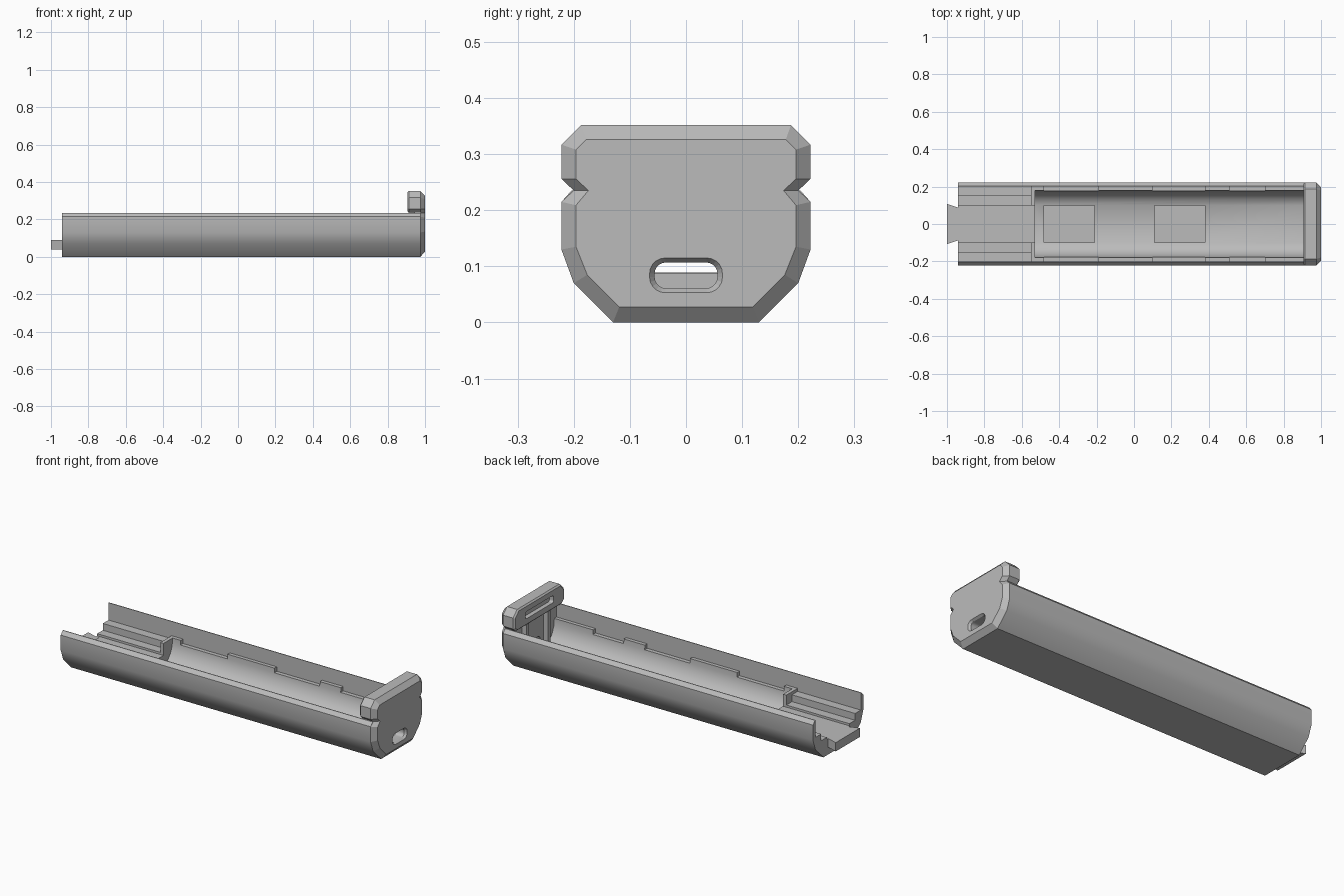
import bpy
import bmesh
import math

cube = bpy.data.objects.get("Cube")
if cube:
    bpy.data.objects.remove(cube, do_unlink=True)

grey = bpy.data.materials.new("plain grey")
grey.use_nodes = True
GREY = (0.5, 0.5, 0.5, 1)
grey.diffuse_color = GREY
grey.node_tree.nodes["Principled BSDF"].inputs["Base Color"].default_value = GREY


def finish(name, bm):
    bmesh.ops.recalc_face_normals(bm, faces=bm.faces[:])
    mesh = bpy.data.meshes.new(name)
    bm.to_mesh(mesh)
    bm.free()
    mesh.materials.append(grey)
    obj = bpy.data.objects.new(name, mesh)
    bpy.context.collection.objects.link(obj)
    return obj


def mirrored(half):
    """Close a half section by mirroring it in y."""
    return half + [(-y, z) for y, z in reversed(half)]


def loft(name, sections):
    """Closed solid through matching (x, outline) sections along x."""
    bm = bmesh.new()
    rings = [[bm.verts.new((x, y, z)) for y, z in outline] for x, outline in sections]
    n = len(rings[0])
    for a, b in zip(rings, rings[1:]):
        for i in range(n):
            j = (i + 1) % n
            bm.faces.new((a[i], a[j], b[j], b[i]))
    bm.faces.new(rings[0][::-1])
    bm.faces.new(rings[-1])
    return finish(name, bm)


def box(name, x0, x1, y0, y1, z0, z1):
    outline = [(y0, z0), (y1, z0), (y1, z1), (y0, z1)]
    return loft(name, [(x0, outline), (x1, outline)])


def pill(half_w, half_h, zc, r):
    """Rounded slot outline."""
    pts = []
    for k, (sy, sz) in enumerate([(1, 1), (-1, 1), (-1, -1), (1, -1)]):
        for s in range(6):
            a = math.pi / 2 * (k + s / 5)
            pts.append((sy * (half_w - r) + r * math.cos(a),
                        zc + sz * (half_h - r) + r * math.sin(a)))
    return pts


def cut(obj, cutters):
    """Subtract the cutters, bake the result, and remove them."""
    for c in cutters:
        mod = obj.modifiers.new("cut", "BOOLEAN")
        mod.operation = "DIFFERENCE"
        mod.solver = "EXACT"
        mod.object = c
        c.hide_render = True
    bpy.context.view_layer.update()
    dg = bpy.context.evaluated_depsgraph_get()
    mesh = bpy.data.meshes.new_from_object(obj.evaluated_get(dg))
    obj.modifiers.clear()
    obj.data = mesh
    for c in cutters:
        bpy.data.objects.remove(c, do_unlink=True)


# Trough shell
END = 0.975
lower = [(0.13, 0), (0.2, 0.07), (0.222, 0.13), (0.222, 0.215)]
outer = mirrored(lower + [(0.204, 0.235)])
shell = loft("trough_shell", [(-0.94, outer), (END, outer)])

# Bore, upper channel and stepped left bay
bore = mirrored([(0.1, 0.03), (0.135, 0.045), (0.16, 0.075),
                 (0.175, 0.11), (0.18, 0.15), (0.18, 0.3)])
cutters = [loft("bore_cut", [(-0.53, bore), (0.94, bore)])]
for x0, x1, w, z in [(-1.1, 0.94, 0.2, 0.155), (-1.1, -0.55, 0.2, 0.138),
                     (-1.1, -0.55, 0.15, 0.1), (-1.1, -0.5, 0.1, 0.088)]:
    cutters.append(box("step_cut", x0, x1, -w, w, z, 0.4))

# Lowered stretches of the ledges
for x0, x1 in [(-0.48, -0.19), (0.1, 0.38), (0.51, 0.7)]:
    cutters.append(box("ledge_cut", x0, x1, -0.2, 0.2, 0.13, 0.35))

# Shallow floor pockets
for x0, x1 in [(-0.48, -0.21), (0.11, 0.38)]:
    cutters.append(box("pocket_cut", x0, x1, -0.1, 0.1, 0.02, 0.1))


def slot_cutter():
    inner = pill(0.056, 0.023, 0.084, 0.02)
    flared = pill(0.065, 0.031, 0.084, 0.028)
    return loft("slot_cut", [(0.92, inner), (0.988, inner), (1.0, flared), (1.02, flared)])


cutters.append(slot_cutter())
cut(shell, cutters)

# Bevelled end plate with side notches and a slot
upper = [(0.222, 0.256), (0.222, 0.317), (0.187, 0.352)]
rim = mirrored(lower + [(0.2, 0.235)] + upper)
face = mirrored([(0.119, 0.028), (0.176, 0.085), (0.196, 0.135), (0.196, 0.209),
                 (0.174, 0.235), (0.196, 0.256), (0.196, 0.308), (0.178, 0.326)])
plate = loft("end_plate", [(END, rim), (1.0, face)])
cut(plate, [slot_cutter()])

# Raised stop block above the rim, with a long recess on its inner face
block = mirrored([(0.2, 0.236)] + upper)
block_in = mirrored([(0.195, 0.244), (0.214, 0.26), (0.214, 0.313), (0.183, 0.344)])
stop = loft("stop_block", [(0.905, block_in), (0.913, block), (END, block)])
recess = pill(0.125, 0.02, 0.295, 0.012)
cut(stop, [loft("recess_cut", [(0.88, recess), (0.93, recess)])])

# Ribs on the inner end wall
for side, name in [(1, "left_rib"), (-1, "right_rib")]:
    y = 0.095 * side
    box(name, 0.912, 0.945, y - 0.01, y + 0.01, 0.025, 0.237)

# Dovetail tongue
bm = bmesh.new()
plan = [(-1, 0.107), (-0.942, 0.088), (-0.92, 0.088)]
plan += [(x, -y) for x, y in reversed(plan)]
base = bm.faces.new([bm.verts.new((x, y, 0.04)) for x, y in plan])
top = bmesh.ops.extrude_face_region(bm, geom=[base])["geom"]
bmesh.ops.translate(bm, vec=(0, 0, 0.049),
                    verts=[v for v in top if isinstance(v, bmesh.types.BMVert)])
finish("dovetail_tongue", bm)

# Smooth the curved shell, keeping its edges sharp
bpy.ops.object.select_all(action="DESELECT")
shell.select_set(True)
bpy.context.view_layer.objects.active = shell
bpy.ops.object.shade_smooth_by_angle(angle=math.radians(30))
